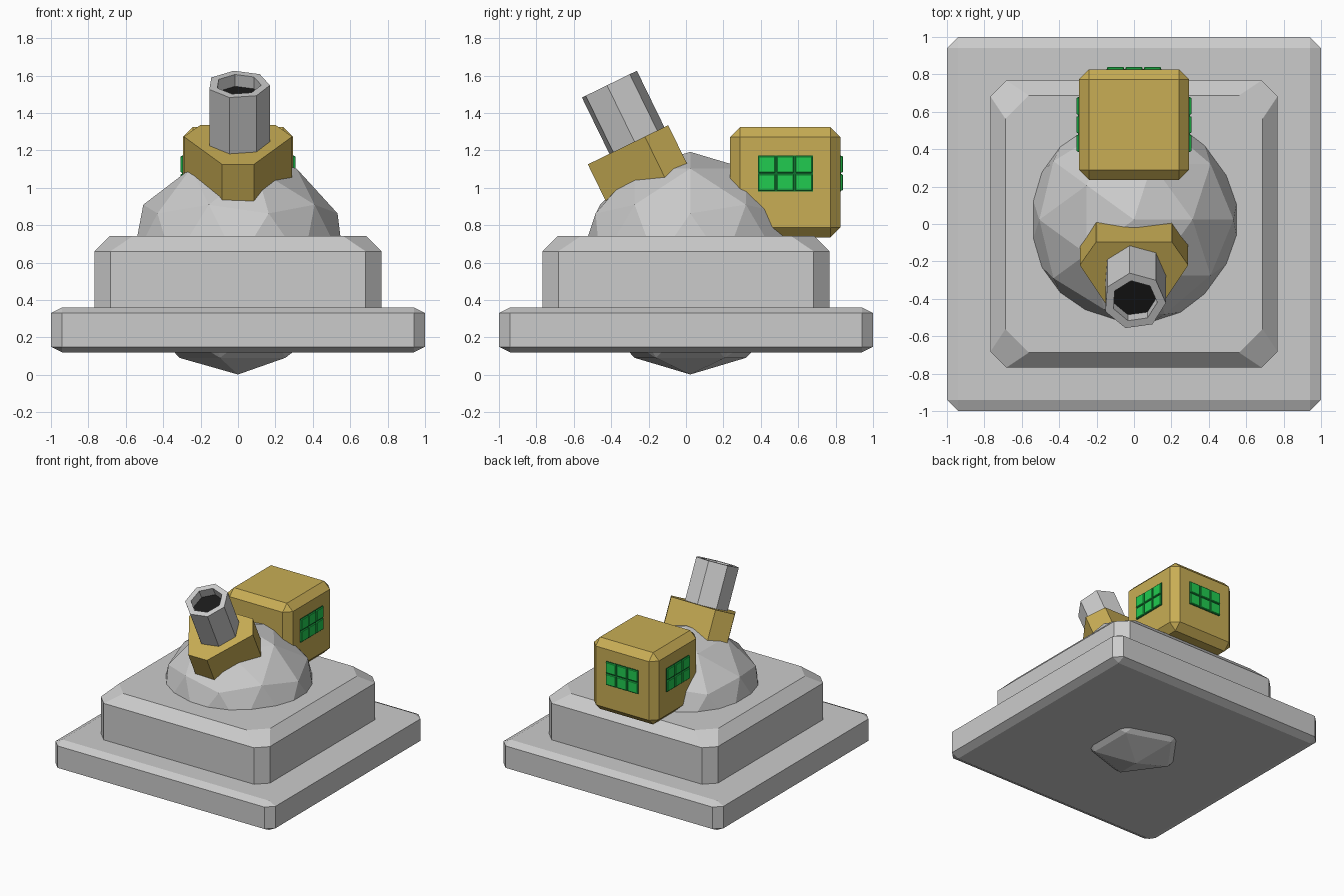
import bpy, bmesh
from math import radians, sin, cos, tau
from mathutils import Matrix, Vector

if "Cube" in bpy.data.objects:
    bpy.data.objects.remove(bpy.data.objects["Cube"])


def material(name, rgb):
    m = bpy.data.materials.new(name)
    m.diffuse_color = (*rgb, 1)
    m.use_nodes = True
    m.node_tree.nodes["Principled BSDF"].inputs["Base Color"].default_value = m.diffuse_color
    return m


YELLOW = material("yellow_paint", (0.58, 0.42, 0.09))
GREEN = material("green_glass", (0.015, 0.60, 0.08))
DARK_GREEN = material("dark_green", (0.005, 0.16, 0.03))
BLACK = material("black", (0.01, 0.01, 0.01))


def finish(bm, name, mat=None, matrix=Matrix()):
    bmesh.ops.recalc_face_normals(bm, faces=bm.faces)
    me = bpy.data.meshes.new(name)
    bm.to_mesh(me)
    bm.free()
    ob = bpy.data.objects.new(name, me)
    bpy.context.collection.objects.link(ob)
    ob.matrix_world = matrix
    if mat:
        me.materials.append(mat)
    return ob


def box(name, centre, size, bevel=0, z_squash=1, mat=None, matrix=Matrix()):
    """Chamfered box; z_squash flattens the chamfer along z."""
    bm = bmesh.new()
    bmesh.ops.create_cube(bm, size=1)
    bmesh.ops.scale(bm, vec=(size[0], size[1], size[2] / z_squash), verts=bm.verts)
    if bevel:
        bmesh.ops.bevel(bm, geom=bm.edges[:], offset=bevel, segments=1,
                        affect='EDGES', profile=0.5)
    bmesh.ops.scale(bm, vec=(1, 1, z_squash), verts=bm.verts)
    bmesh.ops.translate(bm, vec=centre, verts=bm.verts)
    return finish(bm, name, mat, matrix)


def loft(name, rings, mat=None, matrix=Matrix()):
    """Skin a stack of (outline, z) rings and cap both ends."""
    bm = bmesh.new()
    loops = [[bm.verts.new((x, y, z)) for x, y in pts] for pts, z in rings]
    for a, b in zip(loops, loops[1:]):
        for i in range(len(a)):
            j = (i + 1) % len(a)
            bm.faces.new((a[i], a[j], b[j], b[i]))
    bm.faces.new(loops[0])
    bm.faces.new(loops[-1])
    return finish(bm, name, mat, matrix)


def cut_square(h, c):
    """Square outline of half-size h with corners cut by c."""
    k = h - c
    return [(h, -k), (h, k), (k, h), (-k, h), (-h, k), (-h, -k), (-k, -h), (k, -h)]


# Stepped base
box("base_plate", (0, 0, 0.24), (2, 2, 0.24), bevel=0.06, z_squash=0.5)
loft("base_step", [(cut_square(0.768, 0.085), 0.30), (cut_square(0.768, 0.085), 0.66),
                   (cut_square(0.687, 0.125), 0.742)])

# Faceted ball, its bottom tip poking out under the base
bm = bmesh.new()
bmesh.ops.create_icosphere(bm, subdivisions=2, radius=0.595,
                           matrix=Matrix.Translation((0, 0.023, 0.597)))
finish(bm, "ball")

# Tilted collar: triangle with cut corners, running into the ball
tilt = Matrix.Translation((0, -0.265, 1.252)) @ Matrix.Rotation(radians(26), 4, 'X')
half = [(0.085, -0.289), (0.29, 0.05), (0.202, 0.189)]
outline = half + [(-x, y) for x, y in reversed(half)]
loft("collar", [(outline, -0.30), (outline, 0)], YELLOW, tilt)


# Seven-sided tube with a shallow mouth
def heptagon(r):
    return [(0.003 + r * cos(radians(-4) + tau * i / 7), r * sin(radians(-4) + tau * i / 7))
            for i in range(7)]


loft("tube", [(heptagon(0.168), -0.10), (heptagon(0.168), 0.335),
              (heptagon(0.122), 0.335), (heptagon(0.122), 0.262)], None, tilt)
loft("tube_mouth_floor", [(heptagon(0.121), 0.255), (heptagon(0.121), 0.265)], BLACK, tilt)

# Rear housing
HOUSING = Vector((0, 0.531, 1.03))
box("housing", HOUSING, (0.59, 0.59, 0.59), bevel=0.054, mat=YELLOW)

# Three windows of 3 x 2 panes: right, back, left
for side, angle in (("right", 0), ("back", 90), ("left", 180)):
    place = Matrix.Translation(HOUSING) @ Matrix.Rotation(radians(angle), 4, 'Z')
    box(f"{side}_window_frame", (0.293, 0, 0.047), (0.012, 0.294, 0.194),
        mat=DARK_GREEN, matrix=place)
    for col in (-1, 0, 1):
        for row in (-1, 1):
            box(f"{side}_window_pane", (0.297, col * 0.099, 0.047 + row * 0.0485),
                (0.022, 0.090, 0.088), bevel=0.004, mat=GREEN, matrix=place)
